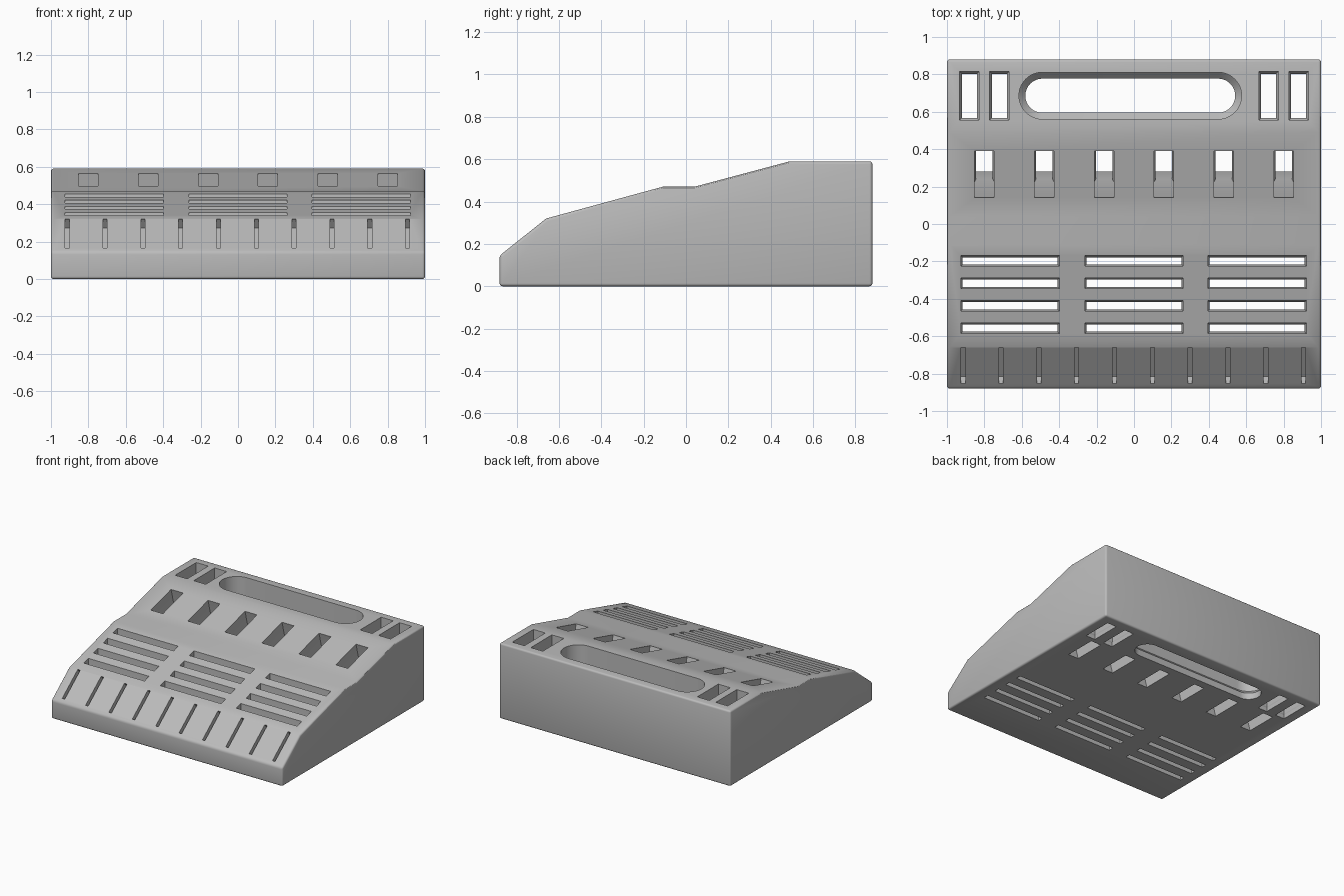
import bpy, bmesh, math
from mathutils import Matrix

if "Cube" in bpy.data.objects:
    bpy.data.objects.remove(bpy.data.objects["Cube"])

grey = bpy.data.materials.new("light_grey")
grey.diffuse_color = (0.5, 0.5, 0.5, 1)
grey.use_nodes = True
grey.node_tree.nodes["Principled BSDF"].inputs["Base Color"].default_value = grey.diffuse_color


def make_object(name, bm):
    bmesh.ops.recalc_face_normals(bm, faces=bm.faces)
    me = bpy.data.meshes.new(name)
    bm.to_mesh(me)
    bm.free()
    me.materials.append(grey)
    ob = bpy.data.objects.new(name, me)
    bpy.context.collection.objects.link(ob)
    return ob


def outline(hx, hy, rounded):
    """Rectangle, or a slot with half-round ends."""
    if not rounded:
        return [(-hx, -hy), (hx, -hy), (hx, hy), (-hx, hy)]
    pts = []
    for side in (1, -1):
        for i in range(25):
            a = -math.pi / 2 + math.pi * i / 24
            pts.append((side * (hx - hy + hy * math.cos(a)), side * hy * math.sin(a)))
    return pts


def add_cutter(bm, hx, hy, levels, place, rounded=False):
    """Loft an outline through (height, inset) levels."""
    rings = [[bm.verts.new(place @ Matrix.Translation((x, y, z)).translation)
              for x, y in outline(hx - d, hy - d, rounded)] for z, d in levels]
    n = len(rings[0])
    for a, b in zip(rings, rings[1:]):
        for i in range(n):
            j = (i + 1) % n
            bm.faces.new((a[i], a[j], b[j], b[i]))
    bm.faces.new(rings[0][::-1])
    bm.faces.new(rings[-1])


# Stepped wedge body: side profile extruded across x
profile = [(-0.88, 0), (-0.88, 0.145), (-0.66, 0.32), (-0.11, 0.47),
           (0.04, 0.47), (0.49, 0.59), (0.88, 0.59), (0.88, 0)]
bm = bmesh.new()
base = bm.faces.new([bm.verts.new((-1, y, z)) for y, z in profile])
side = bmesh.ops.extrude_face_region(bm, geom=[base])
bmesh.ops.translate(bm, vec=(2, 0, 0),
                    verts=[v for v in side["geom"] if isinstance(v, bmesh.types.BMVert)])
body = make_object("organizer_body", bm)
bev = body.modifiers.new("soft_edges", "BEVEL")
bev.width, bev.segments = 0.014, 3
bev.limit_method, bev.angle_limit = "ANGLE", math.radians(30)

cut = bmesh.new()
T = Matrix.Translation

# Handle-shaped tray slot with a narrower opening underneath
add_cutter(cut, 0.595, 0.125, [(-0.1, 0.034), (0.05, 0.034), (0.085, 0), (0.8, 0)],
           T((-0.02, 0.686, 0)), True)

# Paired upright pockets in the rear deck
through = [(-0.1, 0.012), (0.03, 0.012), (0.05, 0), (0.8, 0)]
for x in (-0.88, -0.72, 0.72, 0.88):
    add_cutter(cut, 0.052, 0.13, through, T((x, 0.685, 0)))

# Slanted pockets square to the rear slope
tilt = math.atan2(0.12, 0.45)
for i in range(6):
    add_cutter(cut, 0.052, 0.129, [(-0.8, 0.008), (-0.36, 0.008), (-0.33, 0), (0.2, 0)],
               T((-0.8 + 0.32 * i, 0.265, 0.53)) @ Matrix.Rotation(tilt, 4, "X"))

# Long narrow card slots
for x in (-0.662, 0, 0.658):
    for y in (-0.197, -0.317, -0.437, -0.557):
        add_cutter(cut, 0.263, 0.028, [(-0.1, 0.009), (0.03, 0.009), (0.05, 0), (0.8, 0)],
                   T((x, y, 0)))

# Shallow grooves in the front slope
tilt = math.atan2(0.175, 0.22)
for i in range(10):
    add_cutter(cut, 0.011, 0.123, [(-0.06, 0), (0.1, 0)],
               T((-0.913 + 0.2022 * i, -0.757, 0.243)) @ Matrix.Rotation(tilt, 4, "X"))

cutter = make_object("slot_cutters", cut)
cutter.hide_render = True
boo = body.modifiers.new("slots", "BOOLEAN")
boo.operation, boo.solver, boo.object = "DIFFERENCE", "EXACT", cutter
boo.use_self = True

# Apply, remove the helper, and shade
bpy.context.view_layer.objects.active = body
body.select_set(True)
for m in ("soft_edges", "slots"):
    bpy.ops.object.modifier_apply(modifier=m)
bpy.data.objects.remove(cutter)
bpy.ops.object.shade_smooth_by_angle(angle=math.radians(30))
